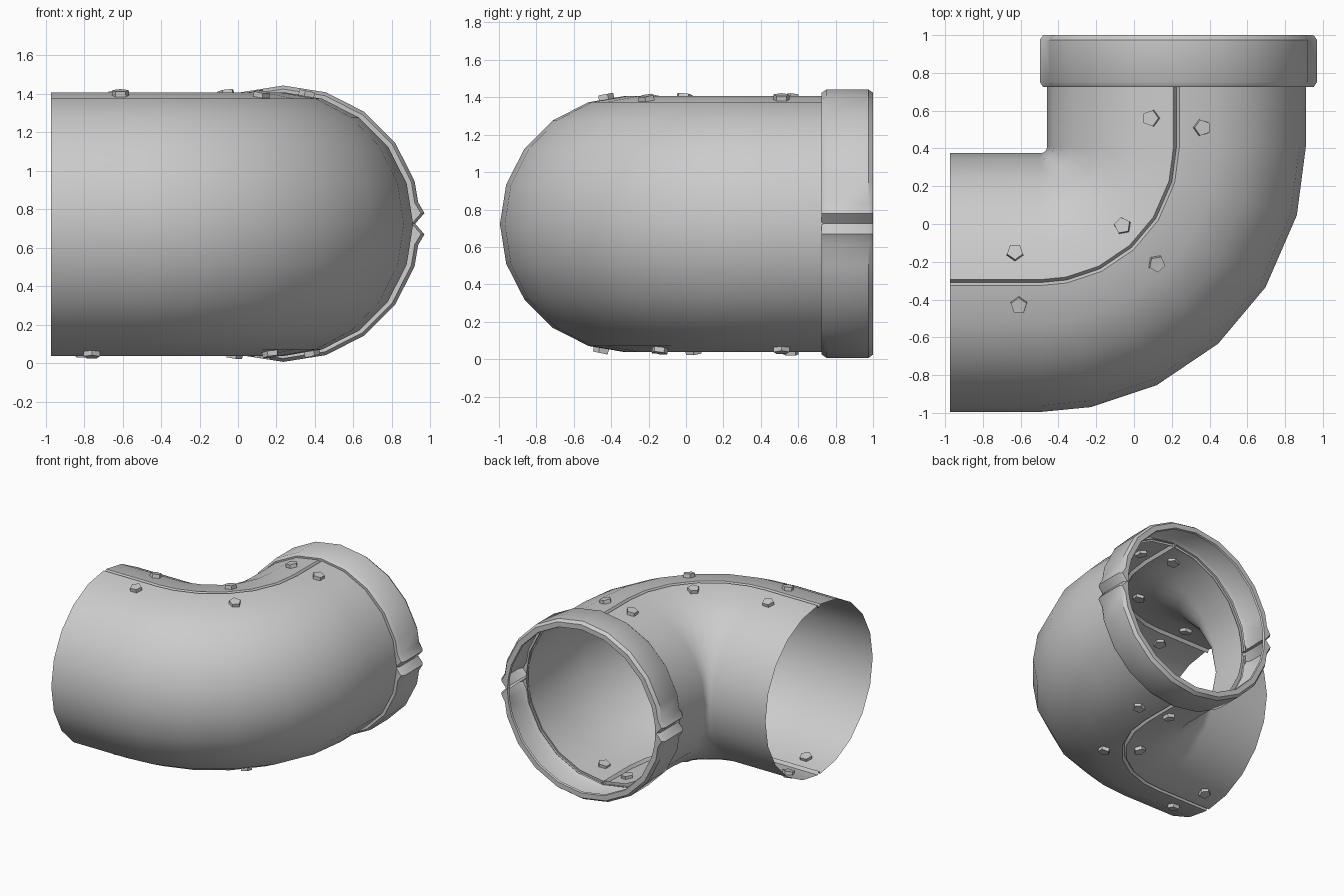
import bpy, bmesh, math
from mathutils import Vector

if "Cube" in bpy.data.objects:
    bpy.data.objects.remove(bpy.data.objects["Cube"])

BEND = Vector((-0.495, 0.41, 0.722))   # centre of the elbow bend
BEND_R, PIPE_R = 0.72, 0.685
UP = Vector((0, 0, 1))

grey = bpy.data.materials.new("light grey metal")
grey.diffuse_color = (0.6, 0.6, 0.6, 1)
grey.use_nodes = True
grey.node_tree.nodes["Principled BSDF"].inputs["Base Color"].default_value = grey.diffuse_color


def finish(name, bm, angle):
    mesh = bpy.data.meshes.new(name)
    bm.to_mesh(mesh)
    bm.free()
    mesh.materials.append(grey)
    mesh.shade_smooth()
    mesh.set_sharp_from_angle(angle=math.radians(angle))
    obj = bpy.data.objects.new(name, mesh)
    bpy.context.collection.objects.link(obj)
    return obj


def skin(bm, rings):
    """Join closed rings of points with quads."""
    rows = [[bm.verts.new(p) for p in ring] for ring in rings]
    for a, b in zip(rows, rows[1:]):
        for j in range(len(a)):
            k = (j + 1) % len(a)
            bm.faces.new((a[j], b[j], b[k], a[k]))
    return rows


def ring(centre, out, section):
    return [centre + r * (math.cos(math.radians(a)) * out + math.sin(math.radians(a)) * UP)
            for a, r in section]


# Elbow: 20-sided section with a narrow groove along the top and bottom seams
section = []
for a in range(0, 360, 18):
    if a in (90, 270):
        section += [(a - 1.3, PIPE_R), (a, PIPE_R - 0.025), (a + 1.3, PIPE_R)]
    else:
        section.append((a, PIPE_R))

rings = [ring(Vector((-0.973, BEND.y - BEND_R, BEND.z)), Vector((0, -1, 0)), section)]
for deg in (0, 11, 26, 42, 58, 75, 90):
    t = math.radians(deg)
    out = Vector((math.sin(t), -math.cos(t), 0))
    rings.append(ring(BEND + out * BEND_R, out, section))
rings.append(ring(Vector((BEND.x + BEND_R, 0.745, BEND.z)), Vector((1, 0, 0)), section))
bm = bmesh.new()
skin(bm, rings)
finish("elbow_pipe", bm, 35)

# Collar: hollow channel with raised lips and a notch where its halves meet
lips = {0: -0.032, 4.3: 0.018, 9: -0.008}
offsets = []
for a in range(0, 360, 18):
    if a in (0, 180):
        offsets += [((a + s * d) % 360, lips[d]) for s, d in
                    ((-1, 9), (-1, 4.3), (1, 0), (1, 4.3), (1, 9))]
    else:
        offsets.append((a, 0))
offsets.sort()
profile = [(0.665, 0.728), (0.700, 0.725), (0.718, 0.752),
           (0.718, 0.975), (0.700, 1.0), (0.660, 1.0), (0.655, 0.985)]
rings = []
for i, (r, y) in enumerate(profile):
    share = 1 if 0 < i < 5 else 0
    rings.append(ring(Vector((0.235, y, 0.724)), Vector((1, 0, 0)),
                      [(a, r + share * o) for a, o in offsets]))
bm = bmesh.new()
rows = skin(bm, rings)
for a in (0, 180):                       # end plates inside the channel
    col = [i for i, o in enumerate(offsets) if o[0] == a][0]
    bm.faces.new([bm.verts.new(row[col].co) for row in rows])
finish("collar", bm, 35)


# Five-sided bolts on either side of both seams
def bolt(name, x, y, side):
    if x < BEND.x:
        out, d = Vector((0, -1, 0)), BEND.y - BEND_R - y
    elif y > BEND.y:
        out, d = Vector((1, 0, 0)), x - BEND.x - BEND_R
    else:
        out = Vector((x - BEND.x, y - BEND.y, 0))
        d = out.length - BEND_R
        out.normalize()
    height = math.sqrt(PIPE_R ** 2 - d ** 2)
    normal = (out * d + UP * height * side).normalized()
    base = Vector((x, y, BEND.z + side * height))
    bm = bmesh.new()
    bmesh.ops.create_cone(bm, cap_ends=True, segments=5, radius1=0.048,
                          radius2=0.044, depth=0.05)
    obj = finish(name, bm, 20)
    obj.rotation_mode = 'QUATERNION'
    obj.rotation_quaternion = normal.to_track_quat('Z', 'Y')
    obj.location = base - normal * 0.005


top = [(-0.63, -0.15), (-0.61, -0.43), (-0.06, -0.01),
       (0.12, -0.21), (0.09, 0.56), (0.36, 0.51)]
bottom = [(-0.81, -0.15), (-0.76, -0.45), (-0.02, 0.04),
          (0.17, -0.14), (0.13, 0.56), (0.38, 0.51)]
for i, (x, y) in enumerate(top):
    bolt(f"top_bolt_{i + 1}", x, y, 1)
for i, (x, y) in enumerate(bottom):
    bolt(f"bottom_bolt_{i + 1}", x, y, -1)
